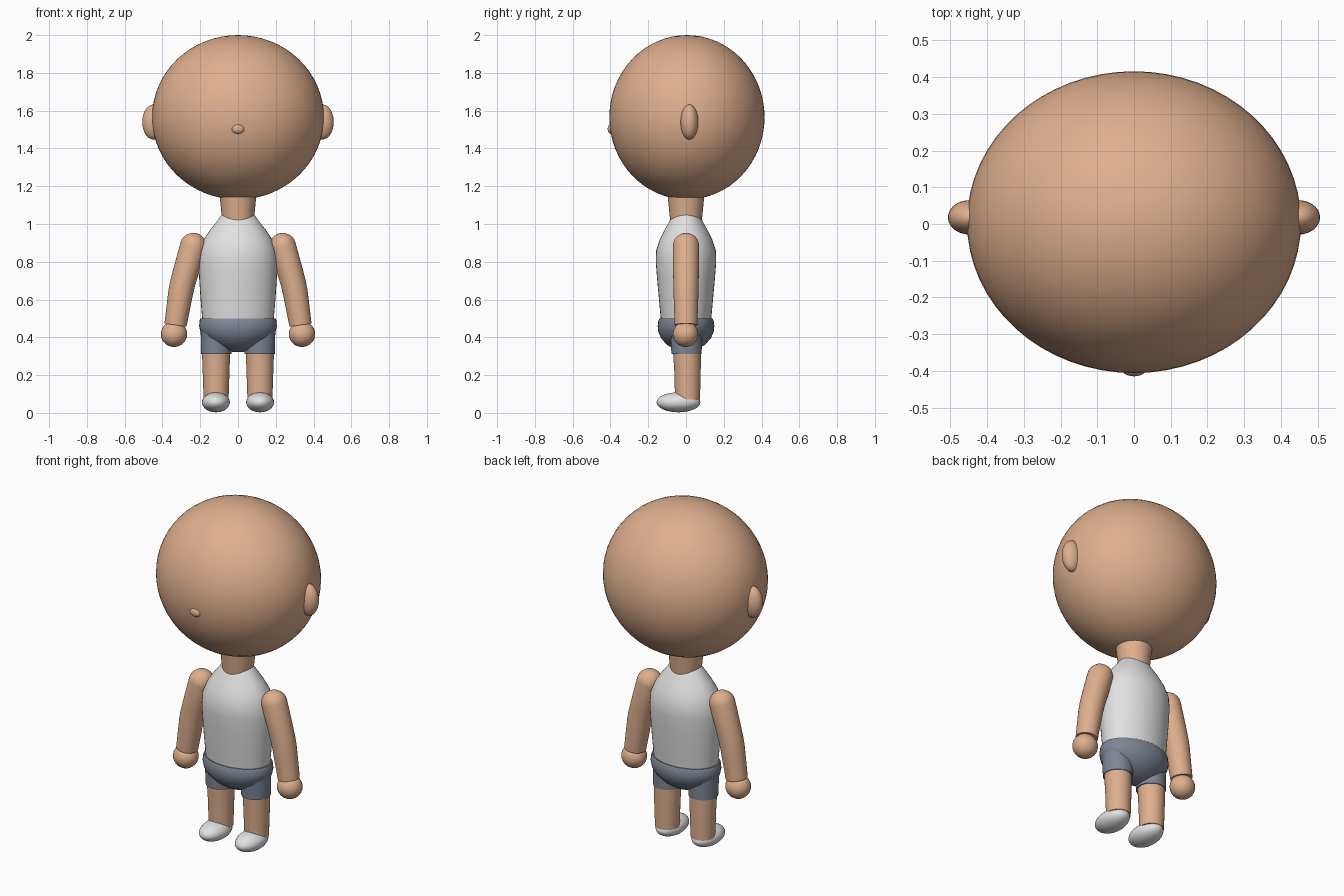
import bpy, bmesh, math
from mathutils import Vector, Matrix

if "Cube" in bpy.data.objects:
    bpy.data.objects.remove(bpy.data.objects["Cube"])


def material(name, rgb):
    m = bpy.data.materials.new(name)
    m.diffuse_color = (*rgb, 1)
    m.use_nodes = True
    m.node_tree.nodes["Principled BSDF"].inputs["Base Color"].default_value = m.diffuse_color
    return m


SKIN = material("skin tan", (0.74, 0.43, 0.27))
WHITE = material("cloth white", (0.76, 0.76, 0.76))
SHORTS = material("shorts grey blue", (0.21, 0.24, 0.30))


def finish(name, bm, mat):
    bmesh.ops.recalc_face_normals(bm, faces=bm.faces)
    mesh = bpy.data.meshes.new(name)
    bm.to_mesh(mesh)
    bm.free()
    mesh.materials.append(mat)
    obj = bpy.data.objects.new(name, mesh)
    bpy.context.collection.objects.link(obj)
    bpy.ops.object.select_all(action='DESELECT')
    obj.select_set(True)
    bpy.context.view_layer.objects.active = obj
    bpy.ops.object.shade_smooth_by_angle(angle=math.radians(40))
    return obj


def ellipsoid(name, center, radii, mat, seg=32):
    bm = bmesh.new()
    bmesh.ops.create_uvsphere(bm, u_segments=seg, v_segments=seg // 2, radius=1)
    bmesh.ops.transform(bm, verts=bm.verts,
                        matrix=Matrix.Translation(center) @ Matrix.Diagonal((*radii, 1)))
    return finish(name, bm, mat)


def loft(name, rings, mat, seg=40):
    """Skin elliptical rings (x, y, z, rx, ry, tilt about y) and cap both ends."""
    bm = bmesh.new()
    loops = []
    for x, y, z, rx, ry, tilt in rings:
        turn = Matrix.Rotation(tilt, 3, 'Y')
        loops.append([bm.verts.new(Vector((x, y, z)) + turn @ Vector(
            (rx * math.cos(a), ry * math.sin(a), 0)))
            for a in (2 * math.pi * i / seg for i in range(seg))])
    for a, b in zip(loops, loops[1:]):
        for i in range(seg):
            j = (i + 1) % seg
            bm.faces.new((a[i], a[j], b[j], b[i]))
    bm.faces.new(loops[0])
    bm.faces.new(loops[-1])
    return finish(name, bm, mat)


def upright(name, profile, mat, x=0):
    """Vertical loft from (z, rx, ry, y) rows."""
    return loft(name, [(x, y, z, rx, ry, 0) for z, rx, ry, y in profile], mat)


# Head, nose and neck
ellipsoid("head", (0, 0.005, 1.565), (0.455, 0.411, 0.435), SKIN, 64)
ellipsoid("nose", (0, -0.395, 1.503), (0.034, 0.02, 0.026), SKIN, 20)
upright("neck", [(0.98, 0.08, 0.08, 0), (1.18, 0.1, 0.1, 0)], SKIN)

# Sleeveless shirt
upright("shirt", [(0.48, 0.188, 0.132, 0), (0.60, 0.198, 0.143, 0),
                  (0.72, 0.206, 0.154, 0), (0.80, 0.209, 0.16, 0),
                  (0.86, 0.203, 0.158, 0), (0.92, 0.18, 0.138, 0),
                  (0.97, 0.147, 0.113, 0), (1.01, 0.115, 0.09, 0),
                  (1.04, 0.093, 0.074, 0), (1.065, 0.07, 0.055, 0)], WHITE)

# Hips: flat waist, rounded underside
upright("shorts_hips", [(0.50, 0.198, 0.14, 0), (0.49, 0.203, 0.146, 0),
                        (0.46, 0.206, 0.15, 0), (0.43, 0.199, 0.147, 0),
                        (0.395, 0.172, 0.132, 0), (0.36, 0.125, 0.1, 0),
                        (0.335, 0.075, 0.06, 0), (0.322, 0.025, 0.02, 0)], SHORTS)

for side, s in (("left", 1), ("right", -1)):
    # Ear
    ellipsoid(side + "_ear", (s * 0.447, 0.018, 1.54), (0.06, 0.047, 0.093), SKIN, 28)

    # Shorts leg, bare leg and shoe
    upright(side + "_shorts_leg", [(0.312, 0.08, 0.08, 0.003), (0.45, 0.083, 0.085, 0)],
            SHORTS, s * 0.115)
    upright(side + "_leg", [(0.07, 0.066, 0.066, 0.008), (0.22, 0.071, 0.07, 0.008),
                            (0.36, 0.076, 0.075, 0.004)], SKIN, s * 0.116)
    ellipsoid(side + "_shoe", (s * 0.117, -0.04, 0.056), (0.074, 0.116, 0.053), WHITE)

    # Arm: domed shoulder, slight elbow bend, cut wrist
    tilt, r = 0.29, 0.07
    up = Vector((-math.sin(tilt), 0, math.cos(tilt)))
    rings = []
    for k in range(7):
        a = math.radians(88 - k * 14.6)
        c = Vector((0.237, 0, 0.883)) + up * r * math.sin(a)
        rings.append((s * c.x, 0, c.z, r * math.cos(a), r * math.cos(a), -s * tilt))
    rings += [(s * 0.278, 0, 0.74, 0.068, 0.068, -s * 0.27),
              (s * 0.292, 0, 0.69, 0.067, 0.067, -s * 0.22),
              (s * 0.303, 0, 0.64, 0.066, 0.066, -s * 0.17),
              (s * 0.331, 0, 0.465, 0.059, 0.06, -s * 0.15)]
    loft(side + "_arm", rings, SKIN, 32)
    ellipsoid(side + "_hand", (s * 0.339, -0.002, 0.417), (0.07, 0.067, 0.068), SKIN, 28)
